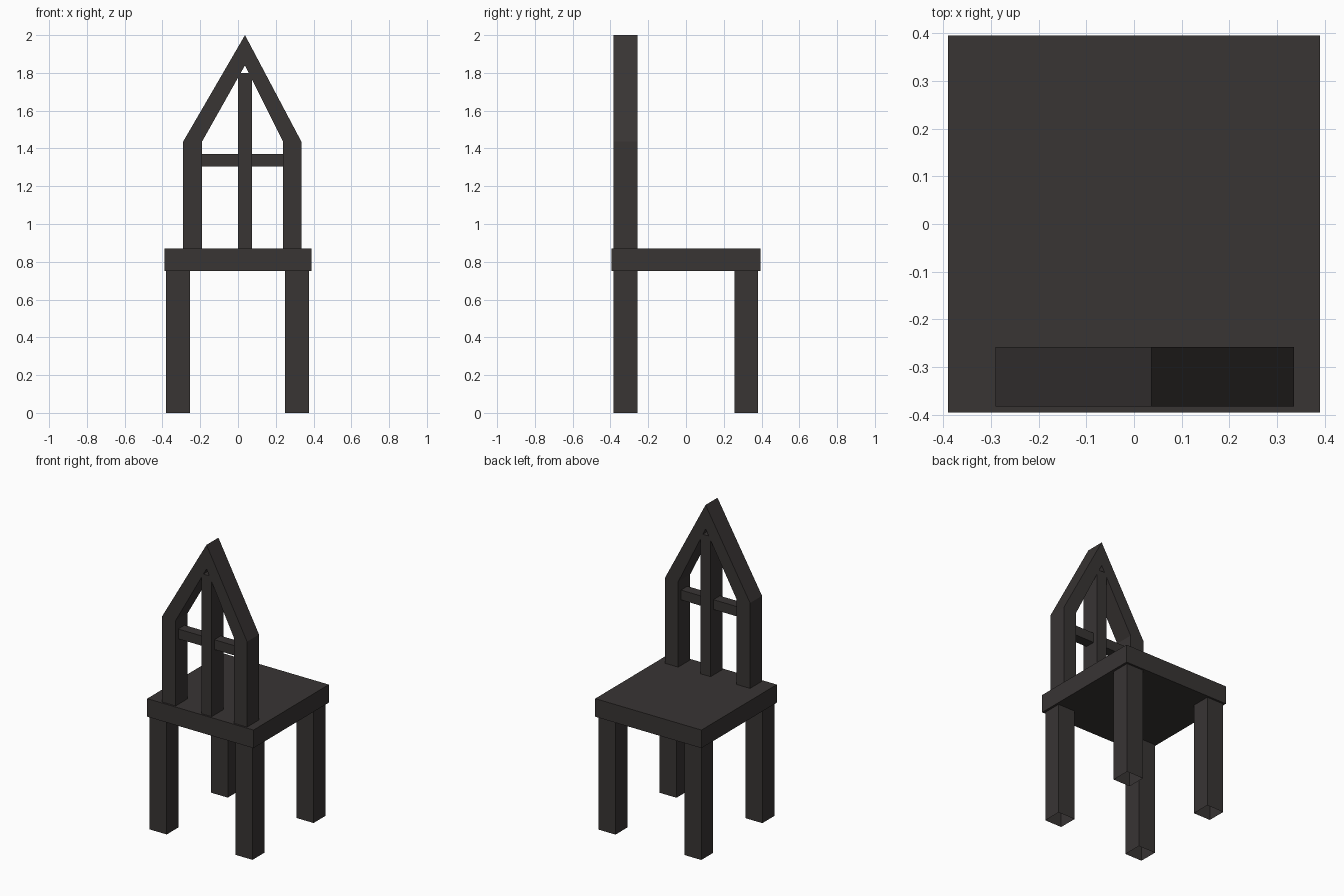
import bpy, bmesh

if "Cube" in bpy.data.objects:
    bpy.data.objects.remove(bpy.data.objects["Cube"])

# Dark stained wood
wood = bpy.data.materials.new("dark_wood")
wood.diffuse_color = (0.04, 0.035, 0.034, 1)
wood.use_nodes = True
wood.node_tree.nodes["Principled BSDF"].inputs["Base Color"].default_value = wood.diffuse_color


def finish(name, bm):
    bmesh.ops.recalc_face_normals(bm, faces=bm.faces)
    mesh = bpy.data.meshes.new(name)
    bm.to_mesh(mesh)
    bm.free()
    mesh.materials.append(wood)
    obj = bpy.data.objects.new(name, mesh)
    bpy.context.collection.objects.link(obj)
    return obj


def box(name, x, y, z, open_ends=False):
    bm = bmesh.new()
    bmesh.ops.create_cube(bm, size=1)
    for v in bm.verts:
        v.co = [(lo + hi) / 2 + c * (hi - lo) for c, (lo, hi) in zip(v.co, (x, y, z))]
    bm.normal_update()
    if open_ends:
        ends = [f for f in bm.faces if abs(f.normal.z) > 0.9]
        bmesh.ops.delete(bm, geom=ends, context='FACES_ONLY')
    return finish(name, bm)


SEAT_BOTTOM, SEAT_TOP = 0.75, 0.87
BACK_Y = (-0.383, -0.258)

# Seat slab
box("seat", (-0.39, 0.39), (-0.395, 0.395), (SEAT_BOTTOM, SEAT_TOP))

# Four legs, hollow and open at the foot
for side, x in (("left", (-0.38, -0.255)), ("right", (0.25, 0.375))):
    for end, y in (("front", BACK_Y), ("back", (0.257, 0.382))):
        box(f"{end}_{side}_leg", x, y, (0, SEAT_BOTTOM), open_ends=True)

# Pointed arch frame: outer and inner outlines joined, then given depth
outer = [(-0.29, SEAT_TOP), (-0.29, 1.437), (0.037, 2.0), (0.335, 1.437), (0.335, SEAT_TOP)]
inner = [(-0.19, SEAT_TOP), (-0.19, 1.437), (0.037, 1.84), (0.238, 1.437), (0.238, SEAT_TOP)]
bm = bmesh.new()
o = [bm.verts.new((x, BACK_Y[0], z)) for x, z in outer]
i = [bm.verts.new((x, BACK_Y[0], z)) for x, z in inner]
faces = [bm.faces.new((o[k], o[k + 1], i[k + 1], i[k])) for k in range(4)]
ext = bmesh.ops.extrude_face_region(bm, geom=faces, use_keep_orig=True)
moved = [g for g in ext["geom"] if isinstance(g, bmesh.types.BMVert)]
bmesh.ops.translate(bm, verts=moved, vec=(0, BACK_Y[1] - BACK_Y[0], 0))
finish("arched_back_frame", bm)

# Centre post and recessed crossbar
box("back_centre_post", (0.0, 0.075), BACK_Y, (SEAT_TOP, 1.80))
box("back_crossbar", (-0.19, 0.238), (-0.355, -0.288), (1.305, 1.37))
